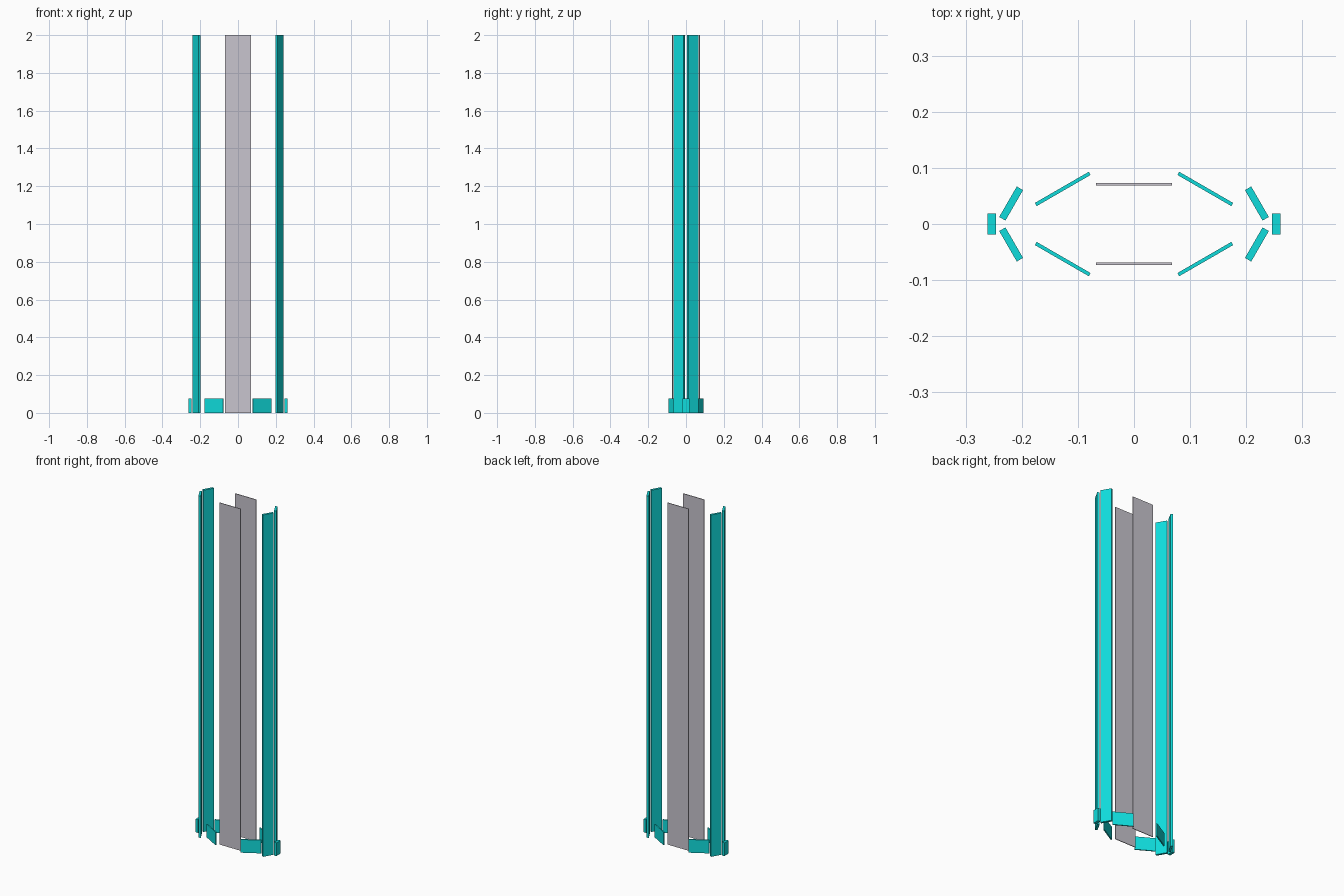
import bpy
import math

if "Cube" in bpy.data.objects:
    bpy.data.objects.remove(bpy.data.objects["Cube"])


def flat_colour(name, rgb):
    mat = bpy.data.materials.new(name)
    mat.diffuse_color = (*rgb, 1.0)
    mat.use_nodes = True
    mat.node_tree.nodes["Principled BSDF"].inputs["Base Color"].default_value = mat.diffuse_color
    return mat


cyan = flat_colour("cyan", (0.005, 0.72, 0.72))
grey = flat_colour("light grey", (0.58, 0.56, 0.62))


def slab(name, x, y, width, thick, height, angle, mat):
    """Upright slab standing on the ground, turned about z by angle degrees."""
    bpy.ops.mesh.primitive_cube_add(size=1, location=(x, y, height / 2))
    ob = bpy.context.object
    ob.name = name
    ob.scale = (width, thick, height)
    ob.rotation_euler.z = math.radians(angle)
    ob.data.materials.append(mat)


for sy, depth in ((-1, "front"), (1, "back")):
    # tall thin centre panels
    slab(f"{depth}_panel", 0, sy * 0.071, 0.135, 0.004, 2.0, 0, grey)
    for sx, side in ((-1, "left"), (1, "right")):
        # tall angled side fins
        slab(f"{depth}_{side}_fin", sx * 0.219, sy * 0.0365,
             0.0627, 0.0129, 2.0, -60 * sx * sy, cyan)
        # short angled base plates
        slab(f"{depth}_{side}_base_plate", sx * 0.127, sy * 0.0625,
             0.111, 0.0065, 0.077, -30 * sx * sy, cyan)

# short end blocks
for sx, side in ((-1, "left"), (1, "right")):
    slab(f"{side}_end_block", sx * 0.2535, 0, 0.016, 0.038, 0.077, 0, cyan)
